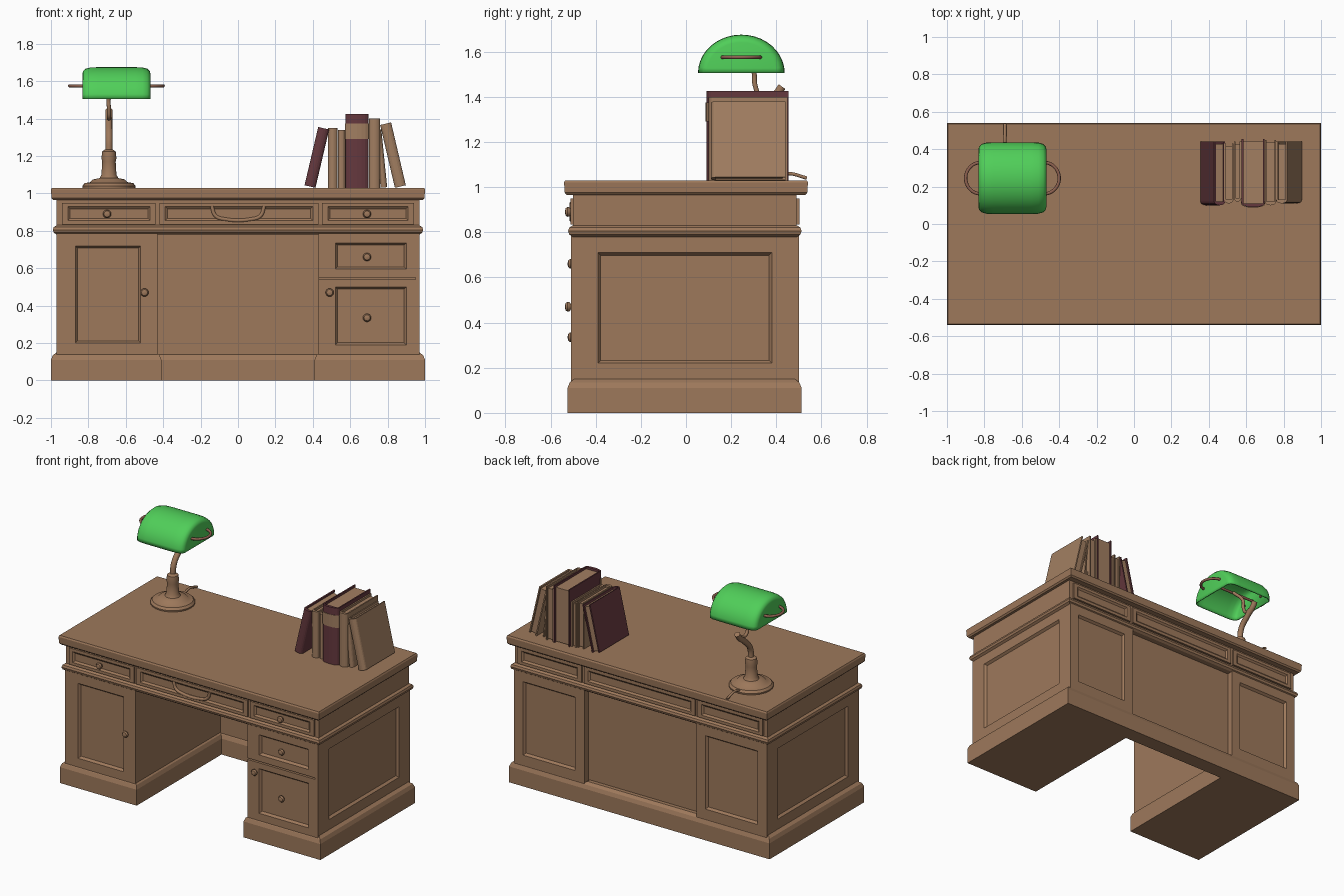
import bpy, bmesh
from math import sin, cos, pi
from mathutils import Vector, Matrix

if "Cube" in bpy.data.objects:
    bpy.data.objects.remove(bpy.data.objects["Cube"])


def material(name, rgb):
    m = bpy.data.materials.new(name)
    m.use_nodes = True
    color = (*rgb, 1)
    m.diffuse_color = color
    m.node_tree.nodes["Principled BSDF"].inputs["Base Color"].default_value = color
    return m


WOOD = material("brown wood", (0.34, 0.19, 0.105))
PAPER = material("tan paper", (0.36, 0.21, 0.12))
MAROON = material("maroon leather", (0.13, 0.04, 0.048))
GREEN = material("green glass", (0.08, 0.62, 0.1))
COPPER = material("copper", (0.27, 0.12, 0.08))


def loft(name, loops, mat, closed=True, cap=True, smooth=False):
    """Skin a series of equal point loops into one mesh."""
    bm = bmesh.new()
    rows = [[bm.verts.new(p) for p in loop] for loop in loops]
    n = len(rows[0])
    for a, b in zip(rows, rows[1:]):
        for i in range(n if closed else n - 1):
            j = (i + 1) % n
            bm.faces.new((a[i], a[j], b[j], b[i]))
    if cap:
        bm.faces.new(rows[0][::-1])
        bm.faces.new(rows[-1])
    bmesh.ops.recalc_face_normals(bm, faces=bm.faces)
    mesh = bpy.data.meshes.new(name)
    bm.to_mesh(mesh)
    bm.free()
    mesh.materials.append(mat)
    obj = bpy.data.objects.new(name, mesh)
    bpy.context.collection.objects.link(obj)
    if smooth:
        bpy.ops.object.select_all(action='DESELECT')
        obj.select_set(True)
        bpy.context.view_layer.objects.active = obj
        bpy.ops.object.shade_smooth_by_angle(angle=0.7)
    return obj


def rect(x0, x1, y0, y1, z, inset=0):
    return [(x0 + inset, y0 + inset, z), (x1 - inset, y0 + inset, z),
            (x1 - inset, y1 - inset, z), (x0 + inset, y1 - inset, z)]


def slab(name, x, y, layers, mat=WOOD):
    """Box or moulding: each layer is (height, inset)."""
    return loft(name, [rect(*x, *y, z, i) for z, i in layers], mat)


OUT = {"front": (Vector((1, 0, 0)), Vector((0, -1, 0))),
       "back": (Vector((-1, 0, 0)), Vector((0, 1, 0))),
       "right": (Vector((0, 1, 0)), Vector((1, 0, 0))),
       "left": (Vector((0, -1, 0)), Vector((-1, 0, 0)))}


def panel(name, facing, surface, x, z, border, thick=0.02, depth=0.016):
    """Framed plate with a sunk, sloped field; x runs along the world axis."""
    along, out = OUT[facing]
    u = sorted(c * (along.x + along.y) for c in x)
    bl, br, bb, bt = border

    def ring(w, k, s):
        pts = rect(u[0] + bl * k + s, u[1] - br * k - s,
                   z[0] + bb * k + s, z[1] - bt * k - s, 0)
        return [along * p[0] + out * w + Vector((0, 0, p[1])) for p in pts]
    return loft(name, [ring(surface - thick, 0, 0), ring(surface, 0, 0), ring(surface, 1, 0),
                       ring(surface - depth, 1, 0.012)], WOOD)


def lathe(name, profile, matrix, mat, sides=24):
    loops = [[matrix @ Vector((r * cos(2 * pi * i / sides), r * sin(2 * pi * i / sides), h))
              for i in range(sides)] for r, h in profile]
    return loft(name, loops, mat, smooth=True)


def tube(name, points, radius, mat):
    curve = bpy.data.curves.new(name, 'CURVE')
    curve.dimensions = '3D'
    curve.bevel_depth = radius
    curve.bevel_resolution = 3
    curve.use_fill_caps = True
    curve.resolution_u = 6
    spline = curve.splines.new('BEZIER')
    spline.bezier_points.add(len(points) - 1)
    for bp, p in zip(spline.bezier_points, points):
        bp.co = p
        bp.handle_left_type = bp.handle_right_type = 'AUTO'
    curve.materials.append(mat)
    obj = bpy.data.objects.new(name, curve)
    bpy.context.collection.objects.link(obj)
    return obj


def knob(name, x, z, y=-0.5):
    turn = Matrix.Translation((x, y, z)) @ Matrix.Rotation(pi / 2, 4, 'X')
    lathe(name, [(0.012, -0.01), (0.01, 0.008), (0.02, 0.016), (0.022, 0.024),
                 (0.016, 0.033), (0.005, 0.036)], turn, WOOD, 16)


# Desk top, drawer band and moulding
slab("desk_top", (-1, 1), (-0.54, 0.54),
     [(0.965, 0.012), (0.975, 0.003), (1.02, 0), (1.03, 0.005)])
slab("drawer_band", (-0.97, 0.97), (-0.5, 0.49), [(0.79, 0), (0.97, 0)])
slab("waist_moulding", (-0.99, 0.99), (-0.522, 0.512),
     [(0.78, 0.02), (0.79, 0.005), (0.805, 0), (0.82, 0.005), (0.83, 0.02)])
for facing, surface in (("front", 0.512), ("back", 0.502)):
    for name, x in (("right", (-0.94, -0.44)), ("middle", (-0.42, 0.43)), ("left", (0.45, 0.94))):
        panel(f"{facing}_{name}_drawer", facing, surface, x, (0.835, 0.95),
              (0.03, 0.03, 0.02, 0.02), depth=0.01)

# Pedestals with framed panels on every outer side, and their plinths
for side, label in ((1, "left"), (-1, "right")):
    def span(a, b):
        return sorted((side * a, side * b))
    slab(f"{label}_pedestal", span(0.43, 0.95), (-0.49, 0.48), [(0.1, 0), (0.8, 0)])
    slab(f"{label}_plinth", span(0.41, 1), (-0.525, 0.512),
         [(0, 0), (0.11, 0), (0.135, 0.01), (0.15, 0.03)])
    panel(f"{label}_side_panel", "right" if side > 0 else "left", 0.97, (-0.51, 0.5),
          (0.13, 0.79), (0.12, 0.12, 0.09, 0.08))
    panel(f"{label}_back_panel", "back", 0.5, span(0.43, 0.97),
          (0.13, 0.79), (0.07, 0.07, 0.08, 0.07))
panel("cupboard_door", "front", 0.51, (-0.97, -0.43), (0.13, 0.79), (0.1, 0.09, 0.07, 0.07))
panel("upper_drawer_front", "front", 0.51, (0.43, 0.97), (0.55, 0.79), (0.09, 0.07, 0.045, 0.055))
panel("lower_drawer_front", "front", 0.51, (0.43, 0.97), (0.13, 0.54), (0.09, 0.07, 0.06, 0.04))

# Knee hole back
slab("knee_hole_back", (-0.44, 0.44), (0.42, 0.455), [(0.1, 0), (0.8, 0)])
slab("back_plinth", (-0.45, 0.45), (0.405, 0.512),
     [(0, 0), (0.11, 0), (0.135, 0.01), (0.15, 0.03)])

# Knobs and the middle drawer pull
for i, (x, z) in enumerate(((-0.7, 0.89), (0.69, 0.89), (-0.5, 0.47), (0.49, 0.47))):
    knob(f"knob_{i + 1}", x, z)
knob("upper_drawer_knob", 0.69, 0.66, -0.488)
knob("lower_drawer_knob", 0.69, 0.335, -0.488)
tube("middle_drawer_pull", [(s * x, -0.507, z) for s, x, z in
                            ((-1, 0.14, 0.93), (-1, 0.12, 0.88), (-1, 0.07, 0.862),
                             (1, 0.07, 0.862), (1, 0.12, 0.88), (1, 0.14, 0.93))], 0.01, WOOD)


# Books: wrapped cover open at the rear, with a page block inside
def wrap(name, t, y0, y1, z0, z1, mat, board=0.009):
    bulge = 0.02
    outer = [(t / 2 * cos(a), y0 + bulge - bulge * sin(a))
             for a in [pi * i / 8 for i in range(9)]]
    k = t / 2 - board
    profile = [(t / 2, y1)] + outer + [(-t / 2, y1), (-k, y1), (-k, y0 + bulge), (k, y0 + bulge), (k, y1)]
    return loft(name, [[(x, y, z) for x, y in profile] for z in (z0, z1)], mat)


BOOKS = [(0.385, 0.06, 0.32, 0.23, 0.1, 0.44, MAROON), (0.507, 0.05, 0.32, 0, 0.11, 0.43, PAPER),
         (0.554, 0.04, 0.31, 0, 0.12, 0.44, PAPER), (0.637, 0.122, 0.395, 0, 0.09, 0.455, MAROON),
         (0.73, 0.06, 0.37, 0, 0.1, 0.45, PAPER), (0.78, 0.035, 0.31, -0.1, 0.12, 0.43, PAPER),
         (0.868, 0.06, 0.345, -0.23, 0.11, 0.44, PAPER)]
for i, (x, t, h, lean, y0, y1, mat) in enumerate(BOOKS):
    parts = [wrap(f"book_{i + 1}_cover", t, y0, y1, 0, h, mat),
             slab(f"book_{i + 1}_pages", (-t / 2 + 0.007, t / 2 - 0.007), (y0 + 0.015, y1 - 0.012),
                  [(0.006, 0), (h - 0.015, 0)], PAPER)]
    if t > 0.1:
        parts.append(wrap("spine_label", t + 0.006, y0 - 0.003, y0 + 0.03, 0.26, 0.345, PAPER))
    for part in parts:
        part.location = (x, 0, 1.03 + t / 2 * abs(sin(lean)))
        part.rotation_euler.y = lean

# Lamp foot, bent stem and arm
LX, LY = -0.69, 0.27
lathe("lamp_base", [(0.14, 1.025), (0.142, 1.04), (0.13, 1.055), (0.1, 1.06), (0.085, 1.075),
                    (0.05, 1.082), (0.04, 1.1), (0.036, 1.17), (0.04, 1.19), (0.036, 1.225),
                    (0.02, 1.235)], Matrix.Translation((LX, LY, 0)), WOOD)
tube("lamp_stem", [(LX, LY, 1.21), (LX, 0.285, 1.3), (LX, 0.35, 1.37), (LX, 0.4, 1.41),
                   (LX, 0.425, 1.445)], 0.019, WOOD)
tube("lamp_arm", [(LX, 0.39, 1.41), (LX, 0.33, 1.405), (LX, 0.306, 1.45), (LX, 0.3, 1.51),
                  (-0.65, 0.25, 1.575)], 0.011, WOOD)
tube("lamp_cord", [(LX, 0.39, 1.045), (LX, 0.45, 1.06), (LX, 0.535, 1.04)], 0.008, WOOD)

# Lamp shade: half barrel, open below, with rounded ends
CX, CY = -0.65, 0.245
ends = [(0.182, 0.8), (0.178, 0.88), (0.165, 0.95), (0.14, 0.99), (0.1, 1)]
sections = [(-d, k) for d, k in ends] + [(d, k) for d, k in ends[::-1]]
shade = loft("lamp_shade", [[(CX + d, CY + 0.192 * k * cos(pi * i / 20),
                              1.505 + 0.17 * k * sin(pi * i / 20)) for i in range(21)]
                            for d, k in sections], GREEN, closed=False, smooth=True)
shell = shade.modifiers.new("thickness", 'SOLIDIFY')
shell.thickness = 0.008

# Shade rod and the loops at its ends
tube("shade_rod", [(CX - 0.18, CY, 1.575), (CX + 0.18, CY, 1.575)], 0.009, COPPER)
for side, label in ((1, "left"), (-1, "right")):
    tube(f"{label}_shade_loop", [(CX + side * (0.165 + 0.085 * sin(pi * i / 8)),
                                  CY + 0.085 * cos(pi * i / 8), 1.575) for i in range(9)],
         0.009, COPPER)
